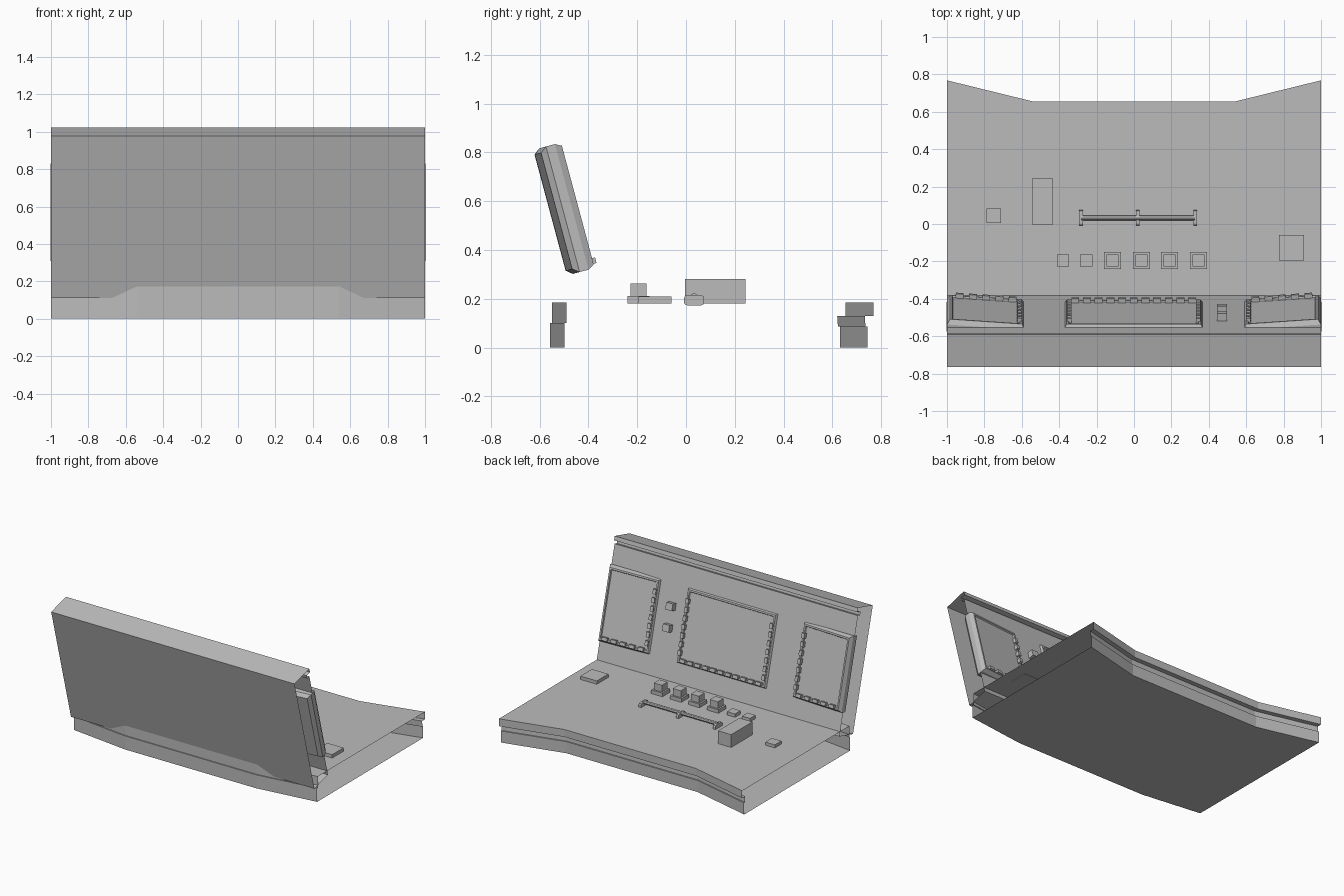
import bpy, bmesh, math
from mathutils import Matrix, Vector

cube = bpy.data.objects.get("Cube")
if cube:
    bpy.data.objects.remove(cube, do_unlink=True)

GREY = (0.5, 0.5, 0.5, 1)
grey = bpy.data.materials.new("plain grey")
grey.use_nodes = True
grey.diffuse_color = GREY
grey.node_tree.nodes["Principled BSDF"].inputs["Base Color"].default_value = GREY


def finish(name, bm, matrix=Matrix()):
    bmesh.ops.recalc_face_normals(bm, faces=bm.faces)
    mesh = bpy.data.meshes.new(name)
    bm.to_mesh(mesh)
    bm.free()
    mesh.materials.append(grey)
    obj = bpy.data.objects.new(name, mesh)
    obj.matrix_world = matrix
    bpy.context.collection.objects.link(obj)
    return obj


def loft(name, loops, matrix=Matrix(), caps=False):
    """Skin a row of closed loops, leaving the ends open unless capped."""
    bm = bmesh.new()
    rings = [[bm.verts.new(p) for p in loop] for loop in loops]
    for a, b in zip(rings, rings[1:]):
        for i in range(len(a)):
            j = (i + 1) % len(a)
            bm.faces.new((a[i], a[j], b[j], b[i]))
    if caps:
        bm.faces.new(rings[0])
        bm.faces.new(rings[-1])
    return finish(name, bm, matrix)


def add_box(bm, x, y, z):
    """Add a box from three (low, high) ranges."""
    low, high = Vector((x[0], y[0], z[0])), Vector((x[1], y[1], z[1]))
    place = Matrix.Translation((low + high) / 2) @ Matrix.Diagonal((*(high - low), 1))
    return bmesh.ops.create_cube(bm, size=1, matrix=place)["verts"]


def box(name, x, y, z, matrix=Matrix(), bevel=0):
    bm = bmesh.new()
    add_box(bm, x, y, z)
    if bevel:
        edges = [e for e in bm.edges
                 if abs(e.verts[0].co.x - e.verts[1].co.x) > 1e-5]
        bmesh.ops.bevel(bm, geom=edges, offset=bevel, segments=2,
                        profile=0.5, affect='EDGES')
    return finish(name, bm, matrix)


# Console base: grooved shell, bowed forward in the middle, open at both ends
TOP = 0.185
front = [(-0.557, 0), (-0.557, 0.10), (-0.549, 0.10), (-0.549, TOP)]
back = [(0.655, TOP), (0.655, 0.13), (0.62, 0.13),
        (0.623, 0.086), (0.632, 0.086), (0.632, 0)]
sections = []
for x, bow_front, bow_back in ((-1, 0.058, 0.113), (-0.54, 0, 0),
                               (0.54, 0, 0), (1, 0.058, 0.113)):
    sections.append([(x, y + bow_front, z) for y, z in front]
                    + [(x, y + bow_back, z) for y, z in back])
loft("console_base", sections)

# Leaning upright panel: open ended shell with a lip and groove under its top
panel = Matrix.Translation((0, -0.605, 1.02)) @ Matrix.Rotation(math.radians(15), 4, 'X')
profile = [(-0.165, 0), (0.014, 0), (0.014, -0.03), (-0.025, -0.03),
           (-0.025, -0.055), (0, -0.055), (0, -0.898), (-0.165, -0.898)]
loft("upright_panel", [[(x, y, z) for y, z in profile] for x in (-1, 1)], panel)


# Screens: chamfered tablets sunk in the panel, with a rim and rows of studs
Z_LOW, Z_HIGH = -0.73, -0.197


def screen(name, x0, x1, matrix, stud_sides):
    layers = ((-0.075, 0.02), (-0.05, 0), (-0.012, 0),
              (0.015, 0.014), (0.015, 0.026), (0.006, 0.03))
    loops = [[(x0 + d, y, Z_LOW + d), (x1 - d, y, Z_LOW + d),
              (x1 - d, y, Z_HIGH - d), (x0 + d, y, Z_HIGH - d)] for y, d in layers]
    loft(name, loops, matrix, caps=True)
    bm = bmesh.new()
    depth = (0.0, 0.03)
    count = round((x1 - x0 - 0.06) / 0.065)
    step = (x1 - x0 - 0.06) / count
    for i in range(count):
        x = x0 + 0.03 + (i + 0.5) * step
        add_box(bm, (x - 0.021, x + 0.021), depth, (Z_LOW + 0.018, Z_LOW + 0.042))
    for side in stud_sides:
        x = x0 + 0.028 if side < 0 else x1 - 0.028
        for i in range(7):
            z = Z_LOW + 0.08 + i * 0.06
            add_box(bm, (x - 0.012, x + 0.012), depth, (z - 0.018, z + 0.018))
    finish(name + "_studs", bm, matrix)


screen("center_screen", -0.375, 0.372, panel, (-1, 1))
for side, label in ((1, "left"), (-1, "right")):
    turn = panel @ Matrix.Translation((side * 0.585, 0, 0)) \
        @ Matrix.Rotation(side * math.radians(4), 4, 'Z')
    ends = sorted((0, side * 0.415))
    screen(label + "_screen", *ends, turn, (-side,))

# Two buttons on the panel between the screens
for label, z in (("upper", -0.357), ("lower", -0.507)):
    box(label + "_panel_button", (0.443, 0.497), (-0.01, 0.042),
        (z - 0.025, z + 0.025), panel)

# Row of desk keys: four stepped, two flat
for i, x in enumerate((-0.115, 0.04, 0.19, 0.345)):
    box(f"key_base_{i + 1}", (x - 0.046, x + 0.046), (-0.24, -0.15), (TOP - 0.005, 0.212))
    box(f"key_cap_{i + 1}", (x - 0.033, x + 0.033), (-0.228, -0.163), (0.21, 0.262))
for i, x in enumerate((-0.38, -0.256)):
    box(f"flat_key_{i + 1}", (x - 0.033, x + 0.033), (-0.228, -0.163), (TOP - 0.005, 0.21))

# Loose desk blocks
box("tall_block", (-0.543, -0.435), (-0.005, 0.245), (TOP - 0.005, 0.28))
box("small_pad", (-0.788, -0.71), (0.006, 0.083), (TOP - 0.005, 0.208))
box("large_pad", (0.775, 0.91), (-0.195, -0.06), (TOP - 0.005, 0.21))

# Hand rail on three rounded brackets
for label, x in (("right", -0.283), ("middle", 0.02), ("left", 0.327)):
    box("rail_bracket_" + label, (x - 0.01, x + 0.01), (-0.008, 0.074),
        (0.173, 0.215), bevel=0.012)
bm = bmesh.new()
bmesh.ops.create_cone(bm, cap_ends=True, segments=8, radius1=0.013, radius2=0.013,
                      depth=0.61, matrix=Matrix.Translation((0.022, 0.033, 0.21))
                      @ Matrix.Rotation(math.pi / 2, 4, 'Y'))
finish("hand_rail", bm)
